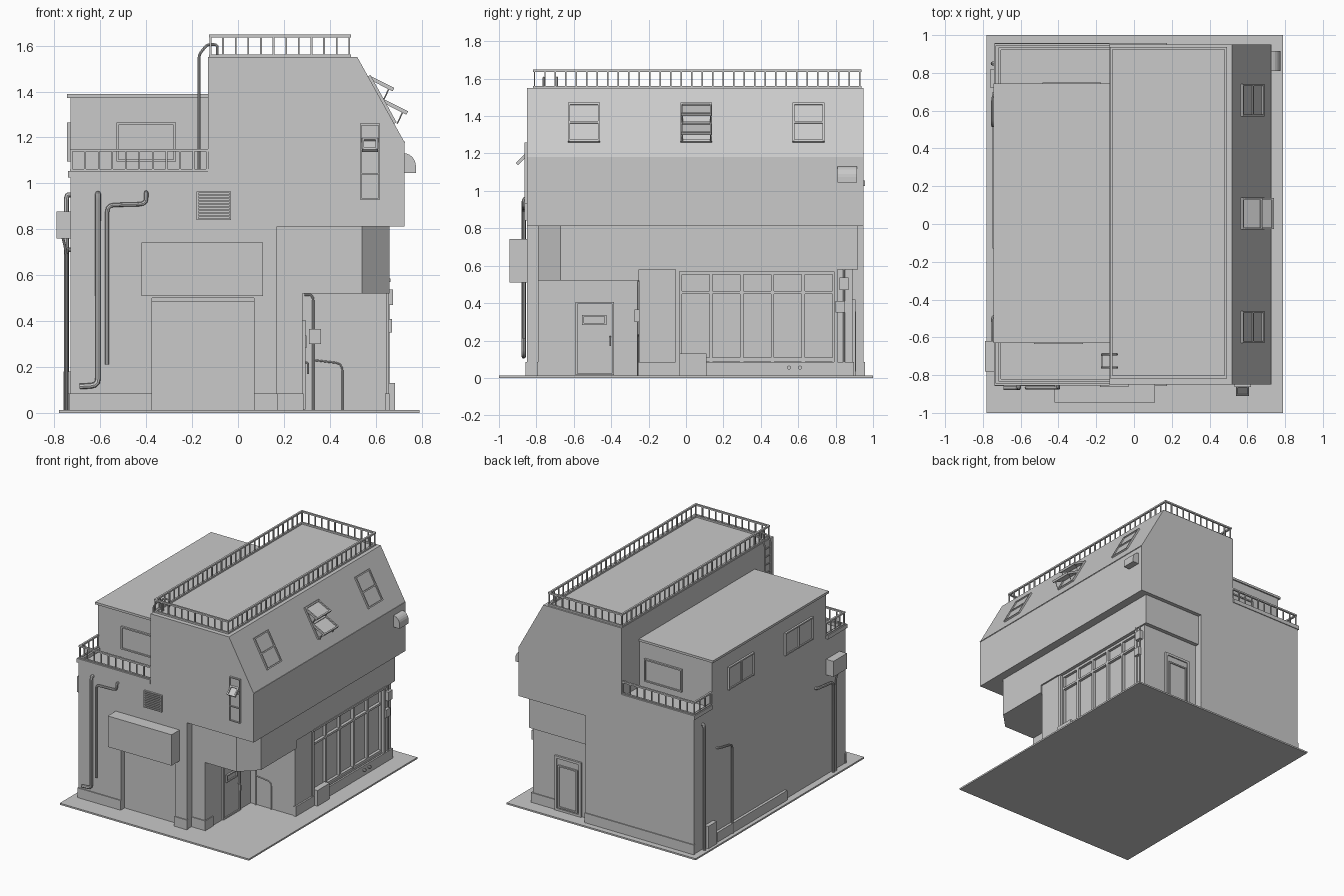
import bpy, bmesh, math
from mathutils import Vector, Matrix

if "Cube" in bpy.data.objects:
    bpy.data.objects.remove(bpy.data.objects["Cube"], do_unlink=True)

GREY = bpy.data.materials.new("plain_grey")
GREY.use_nodes = True
GREY.diffuse_color = (0.588, 0.588, 0.588, 1)
GREY.node_tree.nodes["Principled BSDF"].inputs["Base Color"].default_value = GREY.diffuse_color


def finish(name, bm):
    bmesh.ops.recalc_face_normals(bm, faces=bm.faces)
    mesh = bpy.data.meshes.new(name)
    bm.to_mesh(mesh)
    bm.free()
    mesh.materials.append(GREY)
    ob = bpy.data.objects.new(name, mesh)
    bpy.context.collection.objects.link(ob)
    return ob


def boxes(name, spans):
    """One object made of boxes, each given as x, x, y, y, z, z."""
    bm = bmesh.new()
    for x0, x1, y0, y1, z0, z1 in spans:
        m = Matrix.Translation(((x0 + x1) / 2, (y0 + y1) / 2, (z0 + z1) / 2))
        bmesh.ops.create_cube(bm, size=1, matrix=m @ Matrix.Diagonal((x1 - x0, y1 - y0, z1 - z0, 1)))
    return finish(name, bm)


def box(name, *span):
    return boxes(name, [span])


def prism(name, pts, place, a, b):
    bm = bmesh.new()
    face = bm.faces.new([bm.verts.new(place(u, v, a)) for u, v in pts])
    top = bmesh.ops.extrude_face_region(bm, geom=[face])["geom"]
    move = Vector(place(0, 0, b)) - Vector(place(0, 0, a))
    bmesh.ops.translate(bm, vec=move, verts=[g for g in top if isinstance(g, bmesh.types.BMVert)])
    return finish(name, bm)


def plan(x, y, z):
    return (x, y, z)


def section(x, z, y):
    return (x, y, z)


def cut(ob, *span):
    cutter = box("cutter", *span)
    mod = ob.modifiers.new("cut", "BOOLEAN")
    mod.operation, mod.solver, mod.object = "DIFFERENCE", "EXACT", cutter
    bpy.context.view_layer.objects.active = ob
    bpy.ops.object.modifier_apply(modifier="cut")
    bpy.data.objects.remove(cutter, do_unlink=True)


def pipe(name, pts, r=0.01, bend=0.03):
    """Round pipe with softened bends."""
    pts = [Vector(p) for p in pts]
    path = [pts[0]]
    for a, b, c in zip(pts, pts[1:], pts[2:]):
        p = b + (a - b).normalized() * min(bend, (a - b).length / 2)
        q = b + (c - b).normalized() * min(bend, (c - b).length / 2)
        path += [p.lerp(b, t).lerp(b.lerp(q, t), t) for t in (0, 0.33, 0.67, 1)]
    path.append(pts[-1])
    curve = bpy.data.curves.new(name, "CURVE")
    curve.dimensions, curve.bevel_depth, curve.bevel_resolution = "3D", r, 2
    curve.use_fill_caps = True
    s = curve.splines.new("POLY")
    s.points.add(len(path) - 1)
    for sp, p in zip(s.points, path):
        sp.co = (*p, 1)
    ob = bpy.data.objects.new(name, curve)
    bpy.context.collection.objects.link(ob)
    curve.materials.append(GREY)
    bpy.ops.object.select_all(action="DESELECT")
    ob.select_set(True)
    bpy.context.view_layer.objects.active = ob
    bpy.ops.object.convert(target="MESH")
    bpy.ops.object.shade_smooth_by_angle()


def panel(name, centre, normal, w, h, cols=1, rows=1, bar=0.01, depth=0.012):
    """Thin plate with a raised frame and dividing bars."""
    n = Vector(normal).normalized()
    up = (Vector((0, 0, 1)) - n * n.z).normalized()
    right = up.cross(n)
    spans = [(-w / 2, w / 2, -h / 2, h / 2, -0.004, 0.003)]
    for i in range(cols + 1):
        x = -w / 2 + bar / 2 + (w - bar) * i / cols
        spans.append((x - bar / 2, x + bar / 2, -h / 2, h / 2, 0, depth))
    for i in range(rows + 1):
        y = -h / 2 + bar / 2 + (h - bar) * i / rows
        spans.append((-w / 2, w / 2, y - bar / 2, y + bar / 2, 0, depth * 0.95))
    ob = boxes(name, spans)
    ob.matrix_world = Matrix.Translation(centre) @ Matrix((right, up, n)).transposed().to_4x4()
    return ob


def railing(name, path, z, h, step=0.057, r=0.004):
    spans = []
    for (x0, y0), (x1, y1) in zip(path, path[1:]):
        n = max(1, round(math.hypot(x1 - x0, y1 - y0) / step))
        for i in range(n + 1):
            x, y = x0 + (x1 - x0) * i / n, y0 + (y1 - y0) * i / n
            spans.append((x - r, x + r, y - r, y + r, z, z + h))
        lo, hi = (min(x0, x1), min(y0, y1)), (max(x0, x1), max(y0, y1))
        for za in (z, z + h - 0.012):
            spans.append((lo[0] - 0.007, hi[0] + 0.007, lo[1] - 0.007, hi[1] + 0.007, za, za + 0.012))
    return boxes(name, spans)


FRONT, BACK, RIGHT, LEFT = (0, -1, 0), (0, 1, 0), (1, 0, 0), (-1, 0, 0)

# Ground and main masses
box("ground_slab", -0.78, 0.79, -1, 1, 0, 0.012)
main = box("main_block", -0.73, 0.17, -0.85, 0.95, 0.01, 1.03)
cut(main, -0.375, 0.07, -0.9, -0.81, 0.012, 0.5)
box("shutter_roller", -0.375, 0.07, -0.835, -0.8, 0.485, 0.5)
box("entrance_side_wall", 0.17, 0.28, -0.79, -0.25, 0.01, 0.53)
shop = box("shop_ground_floor", 0.17, 0.648, -0.25, 0.89, 0.01, 0.58)
cut(shop, 0.61, 0.7, -0.04, 0.8, 0.09, 0.57)
prism("middle_floor", [(0.17, -0.79), (0.54, -0.79), (0.66, -0.67), (0.66, 0.92), (0.17, 0.92)],
      plan, 0.58, 0.812)
prism("entrance_canopy", [(0.17, -0.79), (0.54, -0.79), (0.66, -0.67), (0.66, -0.25), (0.17, -0.25)],
      plan, 0.52, 0.58)
SLOPE = [(-0.13, 1.03), (-0.13, 1.55), (0.52, 1.55), (0.725, 1.18), (0.725, 0.812), (0.17, 0.812), (0.17, 1.03)]
prism("upper_floor", SLOPE, section, -0.85, 0.95)
box("eave_line", 0.715, 0.728, -0.85, 0.95, 1.175, 1.182)
box("rear_room", -0.73, -0.13, -0.62, 0.735, 1.03, 1.375)
box("rear_room_roof", -0.745, -0.13, -0.63, 0.745, 1.373, 1.39)

# Plinths
boxes("plinth", [(-0.735, -0.375, -0.857, -0.84, 0.01, 0.085), (0.07, 0.175, -0.857, -0.84, 0.01, 0.085),
                 (0.17, 0.286, -0.797, -0.7, 0.01, 0.085), (0.64, 0.66, -0.257, 0.897, 0.01, 0.085),
                 (0.45, 0.66, 0.88, 0.897, 0.01, 0.085), (-0.735, 0.175, 0.94, 0.957, 0.01, 0.085),
                 (-0.75, -0.72, -0.13, 0.7, 0.01, 0.085)])

# Terrace curbs and railings
for tag, y, wall in (("front", -0.838, -0.63), ("rear", 0.938, 0.745)):
    box(tag + "_terrace_curb", -0.74, -0.13, y - 0.018, y + 0.018, 1.025, 1.055)
    box(tag + "_terrace_side_curb", -0.74, -0.705, min(y, wall), max(y, wall), 1.025, 1.055)
    railing(tag + "_terrace_railing", [(-0.135, y), (-0.725, y), (-0.725, wall)], 1.05, 0.1)
railing("roof_railing", [(-0.12, -0.81), (0.485, -0.81), (0.485, 0.93), (-0.12, 0.93), (-0.12, -0.81)], 1.55, 0.098)

# Roof ladder
for i, y in enumerate((-0.76, -0.69)):
    pipe("ladder_rail_%d" % i, [(-0.17, y, 1.04), (-0.17, y, 1.56), (-0.135, y, 1.605), (-0.09, y, 1.605),
                                (-0.09, y, 1.55)], 0.006, 0.015)
boxes("ladder_rungs", [(-0.174, -0.166, -0.76, -0.69, z / 100, z / 100 + 0.008) for z in range(110, 158, 6)])

# Sign, vent and narrow window on the front
box("sign_box", -0.42, 0.11, -0.945, -0.85, 0.51, 0.742)
panel("front_vent", (-0.105, -0.852, 0.903), FRONT, 0.15, 0.125, 1, 9, 0.007)
panel("narrow_window", (0.575, -0.852, 1.095), FRONT, 0.088, 0.33, 1, 3, 0.007)
panel("narrow_window_sash", (0.575, -0.877, 1.165), (0, -0.7, 0.7), 0.07, 0.07)

# Skylights, with the middle one open
for i, y in enumerate((-0.545, 0.055, 0.655)):
    panel("skylight_%d" % i, (0.6236, y, 1.363), (0.37, 0, 0.205), 0.17, 0.236, 1, 2)
for i, (x, z) in enumerate(((0.622, 1.432), (0.682, 1.33))):
    panel("open_sash_%d" % i, (x, 0.055, z), (0.45, 0, 0.89), 0.165, 0.12)
    for y in (-0.02, 0.13):
        pipe("sash_strut", [(x + 0.035, y, z - 0.02), (x + 0.012, y, z - 0.07)], 0.003)

# Quarter-round vent hood
arc = [(0.72 + 0.055 * math.sin(a * math.pi / 12), 1.075 + 0.057 * math.cos(a * math.pi / 12)) for a in range(7)]
prism("vent_hood", [(0.72, 1.045)] + arc + [(0.775, 1.045)], section, 0.81, 0.915)

# Shop window, doors and upper windows
panel("shop_window", (0.615, 0.38, 0.33), RIGHT, 0.84, 0.48, 5, 1, 0.018, 0.025)
box("shop_window_transom", 0.61, 0.64, -0.04, 0.8, 0.45, 0.465)
boxes("shop_window_surround", [(0.64, 0.658, -0.055, -0.035, 0.085, 0.585), (0.64, 0.658, 0.79, 0.81, 0.085, 0.585),
                               (0.64, 0.665, -0.055, 0.81, 0.57, 0.585)])
panel("entrance_door", (0.283, -0.488, 0.21), RIGHT, 0.205, 0.39)
panel("entrance_door_light", (0.287, -0.49, 0.31), RIGHT, 0.13, 0.055)
pipe("entrance_door_handle", [(0.28, -0.405, 0.22), (0.305, -0.405, 0.22), (0.305, -0.405, 0.17)], 0.005, 0.01)
panel("back_door", (0.35, 0.893, 0.215), BACK, 0.22, 0.41, 1, 1, 0.018)
panel("back_door_leaf", (0.35, 0.896, 0.195), BACK, 0.16, 0.32)
for name, pos, normal, w in (("left_window_a", (-0.733, 0.4, 1.18), LEFT, 0.3),
                             ("left_window_b", (-0.733, -0.285, 1.18), LEFT, 0.33),
                             ("back_window", (-0.33, 0.738, 1.17), BACK, 0.31),
                             ("front_window", (-0.4, -0.623, 1.18), FRONT, 0.26)):
    panel(name, pos, normal, w, 0.17, 2 if normal == LEFT else 1)

# Utility boxes
box("ground_unit", 0.64, 0.685, -0.035, 0.11, 0.01, 0.13)
box("wall_unit", -0.79, -0.73, -0.78, -0.62, 0.76, 0.877)
box("meter_upper", 0.64, 0.675, 0.82, 0.87, 0.47, 0.538)
box("meter_lower", 0.64, 0.67, 0.8, 0.85, 0.35, 0.41)
box("entrance_meter", 0.31, 0.362, -0.275, -0.25, 0.3, 0.365)
box("corner_cabinet", -0.76, -0.73, 0.72, 0.82, 0.01, 0.18)
for y in (0.55, 0.61):
    pipe("pipe_stub", [(0.64, y, 0.055), (0.675, y, 0.055)], 0.011)

# Pipes
F, L = -0.868, -0.748
pipe("front_pipe_a", [(-0.61, -0.85, 0.955), (-0.61, F, 0.955), (-0.61, F, 0.12), (-0.69, F, 0.115)], 0.012)
pipe("front_pipe_b", [(-0.4, -0.85, 0.96), (-0.4, F, 0.96), (-0.4, F, 0.91), (-0.57, F, 0.905), (-0.57, F, 0.21)], 0.009)
pipe("entrance_pipe_a", [(0.29, -0.256, 0.515), (0.328, -0.256, 0.515), (0.328, -0.256, 0.01)], 0.005)
pipe("entrance_pipe_b", [(0.33, -0.256, 0.23), (0.455, -0.256, 0.215), (0.455, -0.256, 0.01)], 0.004)
pipe("left_pipe_rear", [(-0.73, 0.85, 0.95), (L, 0.85, 0.95), (L, 0.85, 0.01)], 0.011)
pipe("left_pipe_middle", [(-0.73, 0.68, 0.71), (L, 0.68, 0.71), (L, 0.52, 0.68), (L, 0.52, 0.01)], 0.008)
pipe("left_pipe_front", [(-0.73, -0.49, 0.71), (L, -0.49, 0.71), (L, -0.68, 0.69), (L, -0.68, 0.01)], 0.01)
pipe("left_pipe_front_thin", [(-0.765, -0.72, 0.77), (L, -0.71, 0.7), (L, -0.71, 0.01)], 0.006)
pipe("meter_pipe", [(0.655, 0.845, 0.58), (0.655, 0.845, 0.01)], 0.005)
